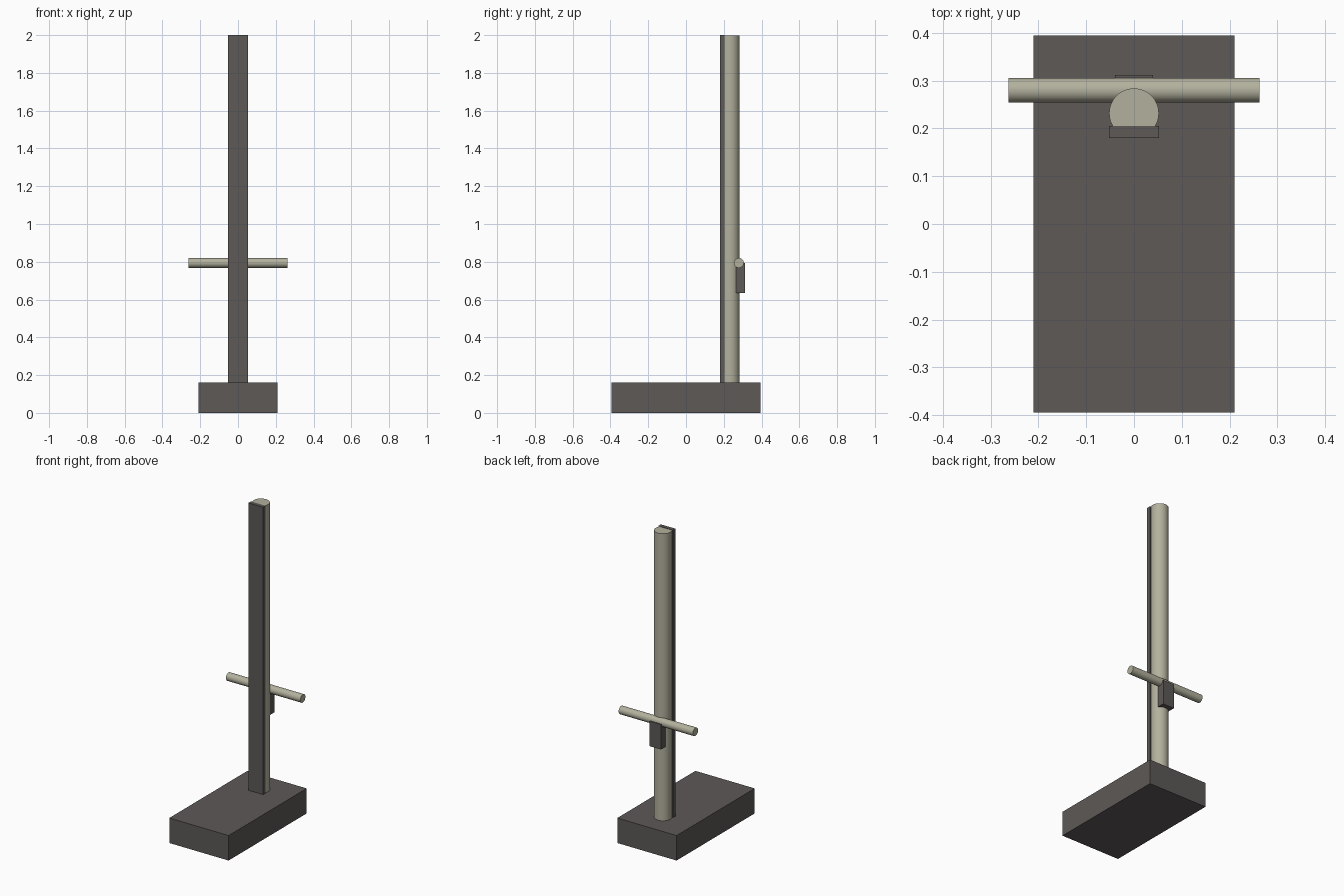
import bpy, math

if "Cube" in bpy.data.objects:
    bpy.data.objects.remove(bpy.data.objects["Cube"])


def material(name, rgb):
    m = bpy.data.materials.new(name)
    m.diffuse_color = (*rgb, 1)
    m.use_nodes = True
    m.node_tree.nodes["Principled BSDF"].inputs["Base Color"].default_value = m.diffuse_color
    return m


DARK = material("dark_grey", (0.11, 0.10, 0.095))
BEIGE = material("beige", (0.45, 0.44, 0.34))


def box(name, lo, hi):
    mid = [(a + b) / 2 for a, b in zip(lo, hi)]
    bpy.ops.mesh.primitive_cube_add(size=1, location=mid)
    ob = bpy.context.object
    ob.name = name
    ob.scale = [b - a for a, b in zip(lo, hi)]
    bpy.ops.object.transform_apply(location=False, rotation=False, scale=True)
    ob.data.materials.append(DARK)


def rod(name, radius, length, centre, rotation=(0, 0, 0)):
    bpy.ops.mesh.primitive_cylinder_add(vertices=48, radius=radius, depth=length,
                                        location=centre, rotation=rotation)
    ob = bpy.context.object
    ob.name = name
    ob.data.materials.append(BEIGE)
    bpy.ops.object.shade_smooth_by_angle(angle=math.radians(35))


# Base block
box("base", (-0.21, -0.395, 0), (0.21, 0.395, 0.16))

# Round column with a flat strip on its front
rod("column", 0.052, 1.848, (0, 0.232, 1.074))
box("front_strip", (-0.052, 0.18, 0.15), (0.052, 0.205, 2.0))

# Horizontal handle and the bracket below it
rod("handle_bar", 0.026, 0.526, (0, 0.28, 0.794), (0, math.pi / 2, 0))
box("handle_bracket", (-0.04, 0.262, 0.634), (0.04, 0.312, 0.794))
